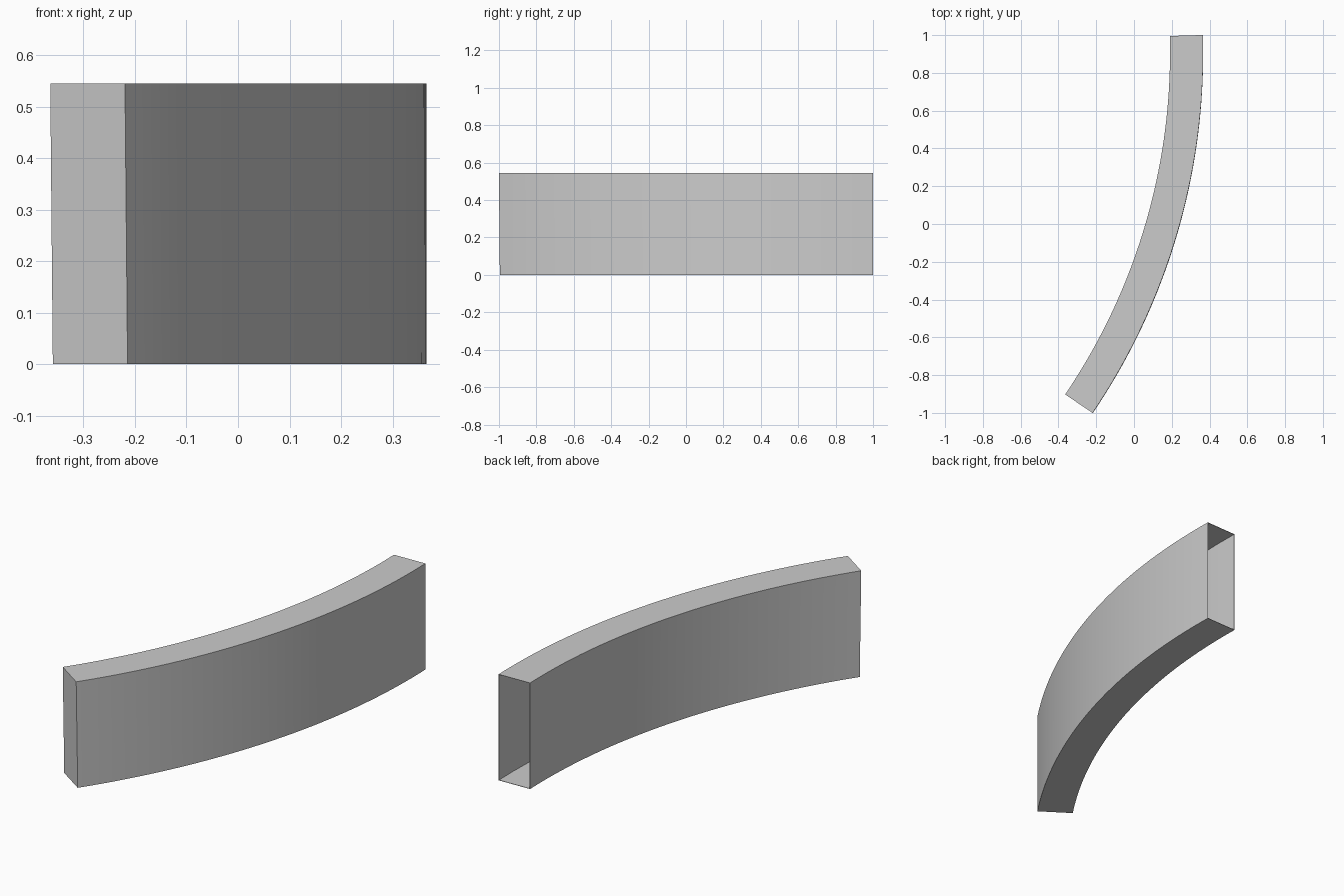
import bpy, bmesh
from math import sin, cos, radians

if "Cube" in bpy.data.objects:
    bpy.data.objects.remove(bpy.data.objects["Cube"])

CX, CY = -3.019, 0.9        # arc centre in plan
R_IN, R_OUT = 3.21, 3.385   # concave and convex wall radii
A0, A1 = -34.05, 1.7        # front and back end angles in degrees
H = 0.545
SEGS = 36
LIP = 0.12 / 3.3 * 57.3     # angular depth of the inner lip at the open end


def section(bm, ang, inset=0.0):
    """Upright rectangular section of the duct; the top leans slightly at the front."""
    lean = -0.005 * (A1 - ang) / (A1 - A0)
    a = radians(ang)
    ri, ro = R_IN + inset, R_OUT - inset
    ring = []
    for r, z in ((ri, inset), (ro, inset), (ro, H - inset), (ri, H - inset)):
        s = lean * z / H
        ring.append(bm.verts.new((CX + r * cos(a) + s, CY + r * sin(a) + s, z)))
    return ring


bm = bmesh.new()

# Outer skin from the closed front end to the open back end
rings = [section(bm, A0 + (A1 - A0) * i / SEGS) for i in range(SEGS + 1)]

# Thin lip folded back inside the open end
rings.append(section(bm, A1, 0.002))
rings.append(section(bm, A1 - LIP, 0.002))

for a, b in zip(rings, rings[1:]):
    for i in range(4):
        j = (i + 1) % 4
        bm.faces.new((a[i], a[j], b[j], b[i]))

# Front end cap
bm.faces.new(rings[0][::-1])
bmesh.ops.recalc_face_normals(bm, faces=bm.faces)

mesh = bpy.data.meshes.new("curved_duct")
bm.to_mesh(mesh)
bm.free()
duct = bpy.data.objects.new("curved_duct", mesh)
bpy.context.collection.objects.link(duct)
bpy.context.view_layer.objects.active = duct
duct.select_set(True)
bpy.ops.object.shade_smooth_by_angle(angle=radians(30))
